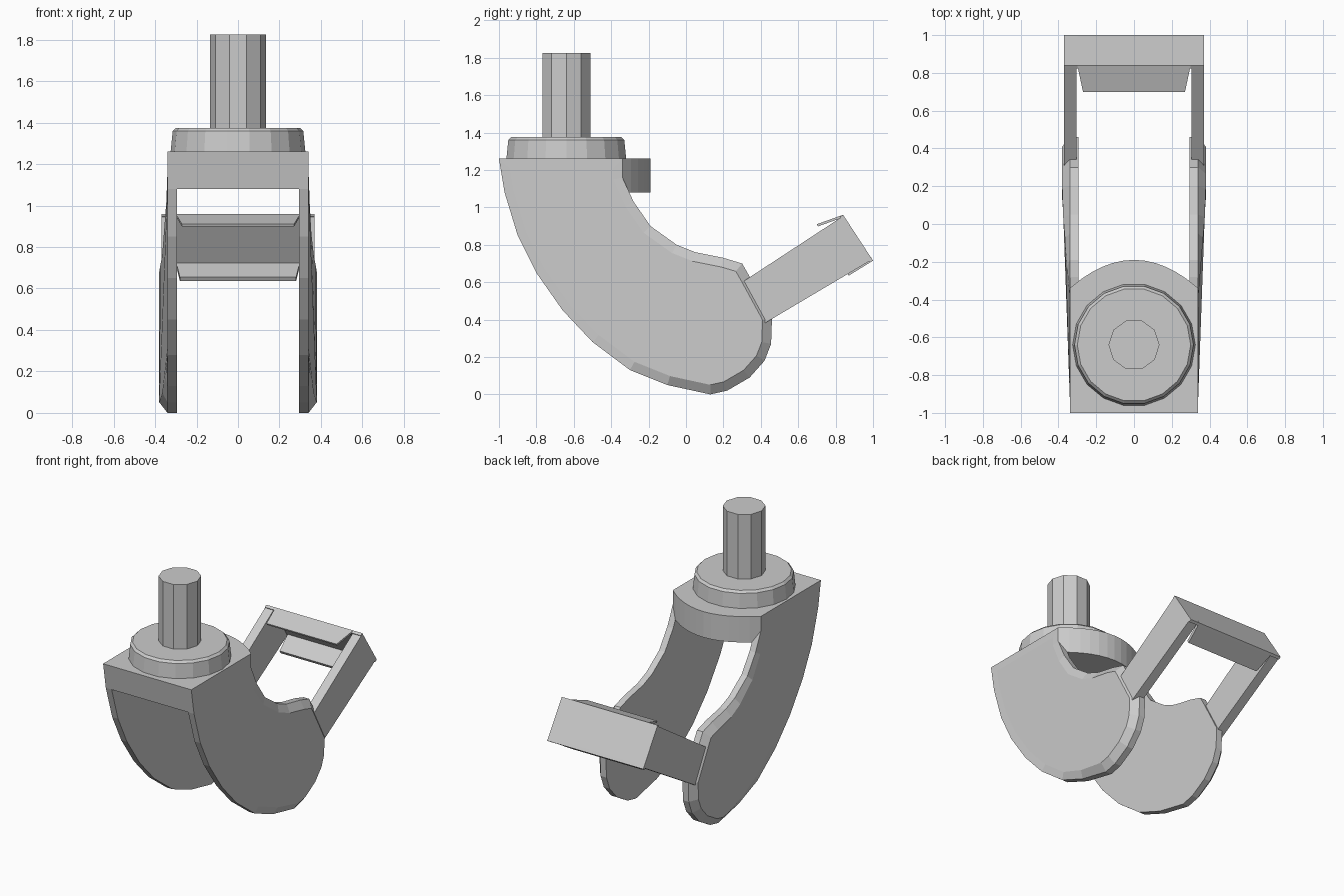
import bpy, bmesh, math
from mathutils import Vector

cube = bpy.data.objects.get("Cube")
if cube:
    bpy.data.objects.remove(cube, do_unlink=True)

grey = bpy.data.materials.new("plain grey metal")
grey.use_nodes = True
colour = (0.6, 0.6, 0.6, 1)
grey.diffuse_color = colour
grey.node_tree.nodes["Principled BSDF"].inputs["Base Color"].default_value = colour


def finish(name, bm, mirror=False):
    bmesh.ops.recalc_face_normals(bm, faces=bm.faces[:])
    mesh = bpy.data.meshes.new(name)
    bm.to_mesh(mesh)
    bm.free()
    mesh.materials.append(grey)
    obj = bpy.data.objects.new(name, mesh)
    bpy.context.collection.objects.link(obj)
    if mirror:
        obj.modifiers.new("Mirror", 'MIRROR')
    return obj


def prism(points, offset):
    """Extrude a closed outline; returns the bmesh and its far cap."""
    bm = bmesh.new()
    face = bm.faces.new([bm.verts.new(p) for p in points])
    new = bmesh.ops.extrude_face_region(bm, geom=[face], use_keep_orig=True)["geom"]
    moved = [g for g in new if isinstance(g, bmesh.types.BMVert)]
    bmesh.ops.translate(bm, vec=offset, verts=moved)
    cap = [g for g in new if isinstance(g, bmesh.types.BMFace)][0]
    return bm, cap


def lathe(name, rings, sides, y):
    """Stack of rings (radius, height) round a vertical axis, capped."""
    bm = bmesh.new()
    loops = []
    for r, z in rings:
        loops.append([bm.verts.new((r * math.cos(a), y + r * math.sin(a), z))
                      for a in (math.tau * i / sides for i in range(sides))])
    for low, high in zip(loops, loops[1:]):
        for i in range(sides):
            j = (i + 1) % sides
            bm.faces.new((low[i], low[j], high[j], high[i]))
    bm.faces.new(loops[0])
    bm.faces.new(loops[-1])
    return finish(name, bm)


# Curved side plates, flaring outward toward the wheel hub
outline = [(-1, 1.26), (-.97, 1.08), (-.9, .85), (-.8, .65), (-.66, .45),
           (-.5, .28), (-.3, .13), (-.1, .05), (.13, 0), (.22, .02),
           (.34, .09), (.42, .18), (.455, .27), (.46, .41), (.34, .63),
           (.3, .7), (.2, .73), (.05, .76), (-.05, .8), (-.19, .9),
           (-.28, 1.03), (-.34, 1.16), (-.34, 1.26)]
bm, cap = prism([(.295, y, z) for y, z in outline], (.045, 0, 0))
bmesh.ops.recalc_face_normals(bm, faces=bm.faces[:])
bmesh.ops.inset_region(bm, faces=[cap], thickness=.05, use_even_offset=True)
for v in cap.verts:
    v.co.x += .04 * min(1, max(0, (v.co.y + .4) / .5))
finish("fork_side_plates", bm, mirror=True)

# Crown joining the plates, with a rounded back
arc = []
for i in range(13):
    x = .34 - .68 * i / 12
    arc.append((x, -.34 + .15 * (1 - (x / .34) ** 2), 1.08))
base = [(-.3, -.34, 1.08), (-.3, -.97, 1.08), (.3, -.97, 1.08), (.3, -.34, 1.08)]
bm, cap = prism(base + arc, (0, 0, .18))
for v in cap.verts:
    if v.co.y < -.9:
        v.co.y = -1
finish("fork_crown", bm)

# Bearing collar and stem
lathe("bearing_collar", [(.325, 1.26), (.315, 1.36), (.3, 1.375)], 18, -.64)
lathe("stem", [(.135, 1.37), (.135, 1.825)], 10, -.64)

# Brake arms leaving the hub
arm = [(.3, .6), (.42, .38), (.985, .715), (.835, .95)]
bm, cap = prism([(.305, y, z) for y, z in arm], (.065, 0, 0))
finish("brake_arms", bm, mirror=True)

# End channel: web with an inward lip above and below
top, bottom = Vector((0, .84, .96)), Vector((0, 1, .715))
inward = Vector((0, -.84, -.54)).normalized()


def strip(name, a, b, half_start, half_end, thickness):
    points = [a + Vector((-half_start, 0, 0)), a + Vector((half_start, 0, 0)),
              b + Vector((half_end, 0, 0)), b + Vector((-half_end, 0, 0))]
    bm, cap = prism(points, thickness)
    finish(name, bm)


strip("pedal_web", top, bottom, .37, .37, inward * .02)
strip("pedal_upper_lip", top, Vector((0, .7, .91)), .3, .27, Vector((0, .005, -.012)))
strip("pedal_lower_lip", bottom, Vector((0, .87, .635)), .3, .28, Vector((0, -.012, .02)))
